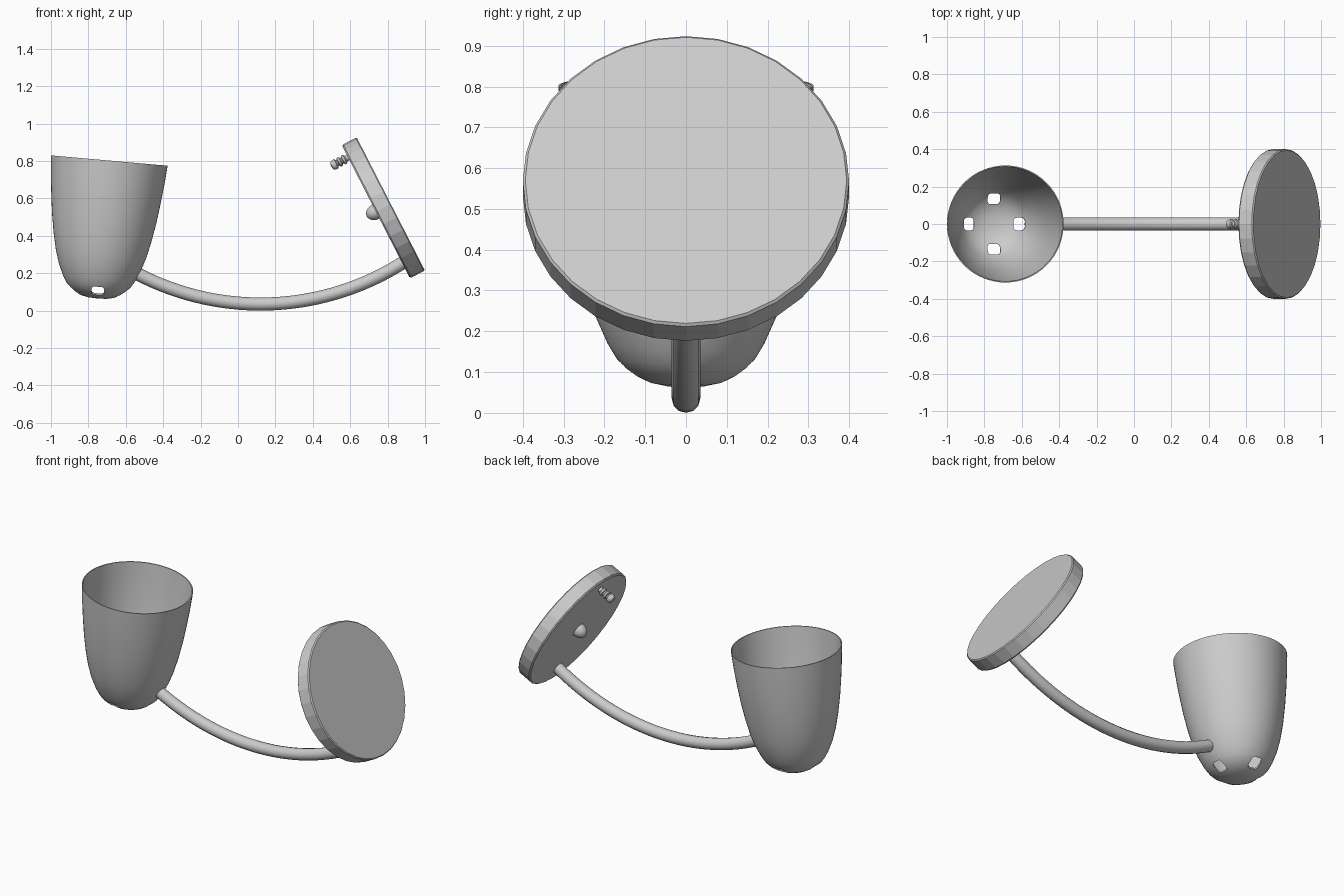
import bpy
import bmesh
from math import cos, sin, asin, radians, tau
from mathutils import Matrix, Vector

cube = bpy.data.objects.get("Cube")
if cube:
    bpy.data.objects.remove(cube, do_unlink=True)

grey = bpy.data.materials.new("light_grey")
grey.use_nodes = True
grey.diffuse_color = (0.6, 0.6, 0.6, 1)
grey.node_tree.nodes["Principled BSDF"].inputs["Base Color"].default_value = (0.6, 0.6, 0.6, 1)


def frame(origin, axis):
    """Matrix whose local z runs along axis from origin."""
    rot = Vector(axis).to_track_quat('Z', 'Y').to_matrix().to_4x4()
    return Matrix.Translation(origin) @ rot


def finish(name, bm, matrix, smooth=None):
    bmesh.ops.recalc_face_normals(bm, faces=bm.faces)
    bm.transform(matrix)
    mesh = bpy.data.meshes.new(name)
    bm.to_mesh(mesh)
    bm.free()
    mesh.materials.append(grey)
    obj = bpy.data.objects.new(name, mesh)
    bpy.context.collection.objects.link(obj)
    if smooth:
        shade(obj, smooth)
    return obj


def shade(obj, angle):
    bpy.ops.object.select_all(action='DESELECT')
    obj.select_set(True)
    bpy.context.view_layer.objects.active = obj
    bpy.ops.object.shade_smooth_by_angle(angle=radians(angle))


def lathe(name, profile, matrix, sides, smooth=None):
    """Revolve (radius, height) points around local z."""
    bm = bmesh.new()
    verts = [bm.verts.new((r, 0, h)) for r, h in profile]
    edges = [bm.edges.new(pair) for pair in zip(verts, verts[1:])]
    bmesh.ops.spin(bm, geom=verts + edges, cent=(0, 0, 0), axis=(0, 0, 1),
                   angle=tau, steps=sides)
    bmesh.ops.remove_doubles(bm, verts=bm.verts, dist=0.0005)
    return finish(name, bm, matrix, smooth)


# Cup shade: thin-walled, leaning slightly toward the arm
cup_frame = frame((-0.753, 0, 0.065), (0.088, 0, 0.996))
outer = [(0, 0), (0.05, 0.002), (0.09, 0.011), (0.125, 0.028), (0.15, 0.047),
         (0.171, 0.07), (0.192, 0.105), (0.221, 0.17), (0.243, 0.24),
         (0.263, 0.33), (0.28, 0.43), (0.293, 0.53), (0.304, 0.63), (0.313, 0.74)]
wall = 0.006
inner = [(max(r - wall, 0), h + wall) for r, h in outer[:-1]]
inner.append((outer[-1][0] - wall, outer[-1][1]))
shade_cup = lathe("cup_shade", outer + inner[::-1], cup_frame, 64)

# Four rounded vent holes around the cup's base
bm = bmesh.new()
for k in range(4):
    new = bmesh.ops.create_cube(bm, size=1)["verts"]
    bmesh.ops.scale(bm, vec=(0.058, 0.068, 0.14), verts=new)
    place = Matrix.Rotation(k * tau / 4, 4, 'Z') @ Matrix.Translation((0.135, 0, 0.04))
    bmesh.ops.transform(bm, matrix=place, verts=new)
upright = [e for e in bm.edges if abs(e.verts[0].co.z - e.verts[1].co.z) > 0.1]
bmesh.ops.bevel(bm, geom=upright, offset=0.018, segments=3, profile=0.5, affect='EDGES')
cutter = finish("vent_cutter", bm, cup_frame)
cutter.hide_render = True
cut = shade_cup.modifiers.new("vents", 'BOOLEAN')
cut.operation = 'DIFFERENCE'
cut.solver = 'EXACT'
cut.object = cutter
bpy.context.view_layer.objects.active = shade_cup
bpy.ops.object.modifier_apply(modifier=cut.name)
bpy.data.objects.remove(cutter, do_unlink=True)
shade(shade_cup, 35)

# Tilted round base plate with small chamfers
normal = Vector((0.89, 0, 0.456)).normalized()
back = Vector((0.737, 0, 0.529))
lathe("base_plate", [(0, 0), (0.392, 0), (0.4, 0.008), (0.4, 0.084), (0.394, 0.09), (0, 0.09)],
      frame(back, normal), 32)

# Dome button in the middle of the plate's inner face
dome = [(0.042 * cos(a * tau / 32), 0.055 * sin(a * tau / 32)) for a in range(9)]
lathe("dome_button", [(0.042, -0.01)] + dome, frame(back, -normal), 24, 40)

# Ribbed knob near the plate's upper edge
upward = Vector((-normal.z, 0, normal.x))
ribs = [(0.016, -0.01), (0.016, 0.012)]
for h in (0.02, 0.046):
    ribs += [(0.026, h), (0.026, h + 0.01), (0.018, h + 0.014), (0.018, h + 0.02)]
ribs += [(0.027, 0.072), (0.027, 0.086), (0.02, 0.098), (0, 0.103)]
lathe("ribbed_knob", ribs, frame(back + upward * 0.325, -normal), 20, 35)

# Curved arm: a round tube along a shallow circular arc
radius, mid_x, tube = 1.42, 0.12, 0.035
start, end = asin((-0.535 - mid_x) / radius), asin((0.895 - mid_x) / radius)
curve = bpy.data.curves.new("arm", 'CURVE')
curve.dimensions = '3D'
curve.bevel_depth = tube
curve.bevel_resolution = 4
curve.use_fill_caps = True
path = curve.splines.new('POLY')
steps = 32
path.points.add(steps)
for i, point in enumerate(path.points):
    a = start + (end - start) * i / steps
    point.co = (mid_x + radius * sin(a), 0, tube + radius * (1 - cos(a)), 1)
curve.materials.append(grey)
arm = bpy.data.objects.new("arm", curve)
bpy.context.collection.objects.link(arm)
bpy.ops.object.select_all(action='DESELECT')
arm.select_set(True)
bpy.context.view_layer.objects.active = arm
bpy.ops.object.convert(target='MESH')
shade(bpy.context.view_layer.objects.active, 40)
